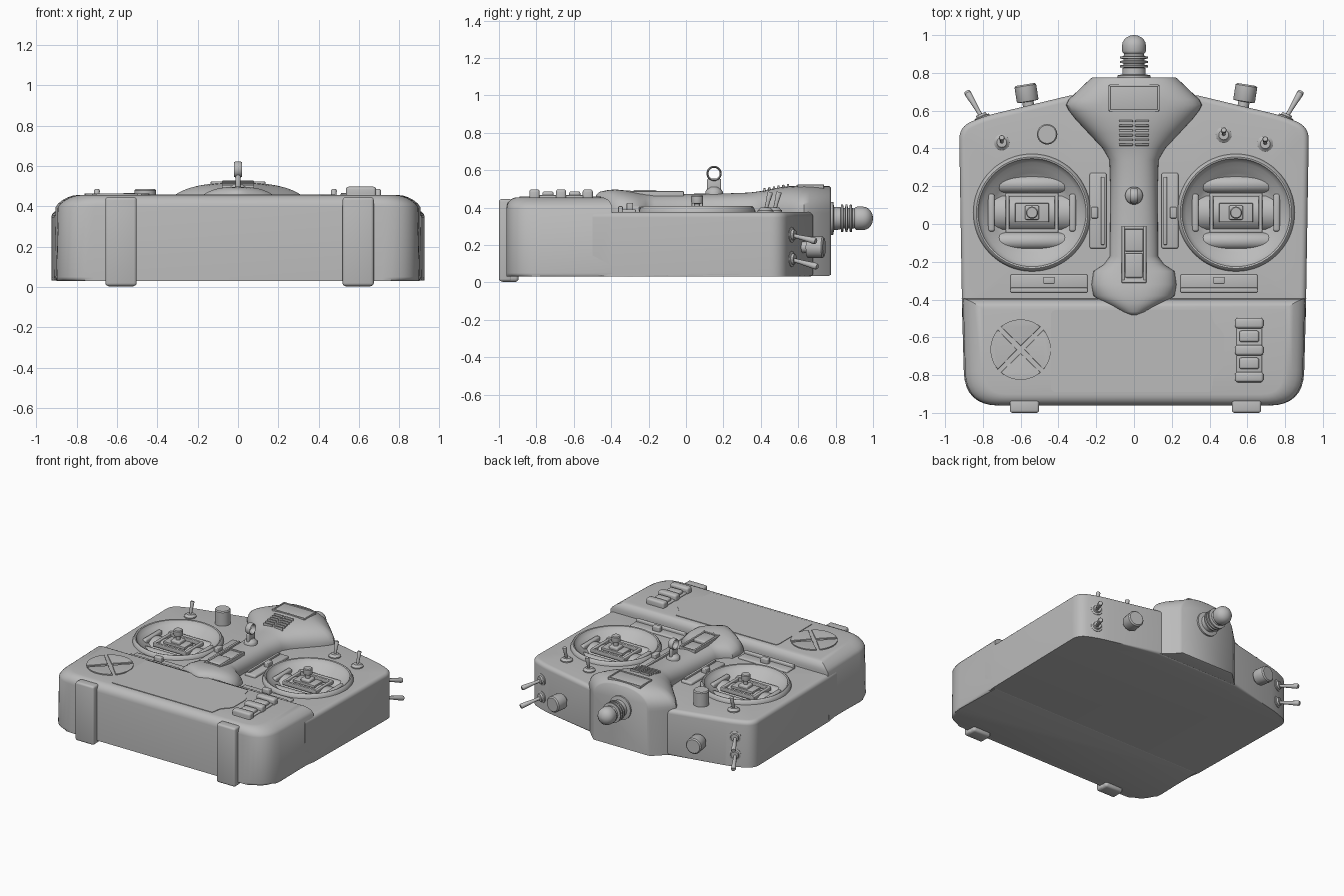
import bpy, bmesh, math
from mathutils import Vector, Matrix

if "Cube" in bpy.data.objects:
    bpy.data.objects.remove(bpy.data.objects["Cube"])

grey = bpy.data.materials.new("grey_plastic")
grey.diffuse_color = (0.5, 0.5, 0.5, 1)
grey.use_nodes = True
grey.node_tree.nodes["Principled BSDF"].inputs["Base Color"].default_value = grey.diffuse_color


def finish(name, bm, angle=35):
    bmesh.ops.recalc_face_normals(bm, faces=bm.faces)
    me = bpy.data.meshes.new(name)
    bm.to_mesh(me)
    bm.free()
    me.shade_smooth()
    me.set_sharp_from_angle(angle=math.radians(angle))
    me.materials.append(grey)
    ob = bpy.data.objects.new(name, me)
    bpy.context.collection.objects.link(ob)
    return ob


def rounded(pts, n=8):
    """Outline from (x, y, corner radius) points, corners as quadratic curves."""
    out = []
    for i, (x, y, r) in enumerate(pts):
        p = Vector((x, y))
        if r == 0:
            out.append(p)
            continue
        a = p + (Vector(pts[i - 1][:2]) - p).normalized() * r
        b = p + (Vector(pts[(i + 1) % len(pts)][:2]) - p).normalized() * r
        for k in range(n + 1):
            t = k / n
            out.append(a * (1 - t) ** 2 + p * 2 * t * (1 - t) + b * t * t)
    return out


def slab(name, outline, z0, z1, top=0.0, bottom=0.0, holes=()):
    """Extruded outline with rounded rims; holes are (x, y, radius) openings in the top."""
    bm = bmesh.new()
    lo = [bm.verts.new((p[0], p[1], z0)) for p in outline]
    hi = [bm.verts.new((p[0], p[1], z1)) for p in outline]
    fb, ft = bm.faces.new(lo[::-1]), bm.faces.new(hi)
    n = len(lo)
    for i in range(n):
        j = (i + 1) % n
        bm.faces.new((lo[i], lo[j], hi[j], hi[i]))
    for edges, w in ((list(fb.edges), bottom), (list(ft.edges), top)):
        if w:
            bmesh.ops.bevel(bm, geom=edges, offset=w, segments=5, profile=0.5, affect='EDGES')
    if holes:
        bm.normal_update()
        lid = max((f for f in bm.faces if f.calc_center_median().z > z1 - 1e-4), key=lambda f: f.calc_area())
        edges = list(lid.edges)
        bmesh.ops.delete(bm, geom=[lid], context='FACES_ONLY')
        for x, y, r in holes:
            vs = [bm.verts.new((x + r * math.cos(k * math.pi / 32), y + r * math.sin(k * math.pi / 32), z1))
                  for k in range(64)]
            edges += [bm.edges.new((vs[k - 1], vs[k])) for k in range(64)]
        bmesh.ops.triangle_fill(bm, edges=edges, use_beauty=True, normal=(0, 0, 1))
    return finish(name, bm)


def box(name, size, loc, bevel=0.008):
    bm = bmesh.new()
    bmesh.ops.create_cube(bm, size=1, matrix=Matrix.Translation(loc) @ Matrix.Diagonal((*size, 1)))
    bmesh.ops.bevel(bm, geom=bm.edges[:], offset=bevel, segments=3, profile=0.5, affect='EDGES')
    return finish(name, bm)


def lathe(name, profile, loc, axis=(0, 0, 1), n=40):
    """Spin (radius, height) points around an axis through loc."""
    m = Matrix.Translation(loc) @ Vector(axis).to_track_quat('Z', 'Y').to_matrix().to_4x4()
    bm = bmesh.new()
    rings = []
    for r, h in profile:
        rings.append([bm.verts.new(m @ Vector((r * math.cos(2 * math.pi * k / n),
                                               r * math.sin(2 * math.pi * k / n), h))) for k in range(n)])
    for a, b in zip(rings, rings[1:]):
        for k in range(n):
            j = (k + 1) % n
            bm.faces.new((a[k], a[j], b[j], b[k]))
    bm.faces.new(rings[0][::-1])
    bm.faces.new(rings[-1])
    return finish(name, bm)


def mirror_pts(half):
    return half + [(-x, y, r) for x, y, r in reversed(half)]


# Main case and the raised front block, whose sides round off more widely
slab("case", rounded(mirror_pts([(0.907, -0.5, 0), (0.911, -0.4, 0), (0.926, 0.515, 0.07),
                                 (0.79, 0.572, 0.06), (0.34, 0.68, 0)])), 0.031, 0.377, 0.03, 0.02,
     holes=[(-0.54, 0.06, 0.29), (0.54, 0.06, 0.29)])
block = slab("front_block", rounded(mirror_pts([(0.896, -0.961, 0.18), (0.912, -0.395, 0)])), 0.03, 0.455, 0.06, 0.02)
for v in block.data.vertices:
    if v.co.z > 0.36:
        v.co.x *= 1 - 0.06 * ((v.co.z - 0.36) / 0.095) ** 2

# Central console: lofted arches for hump, neck and head (y, half width, top, bottom)
sections = [(-.482, .03, .465, .33), (-.465, .08, .483, .33), (-.42, .16, .493, .33), (-.38, .215, .497, .33),
            (-.32, .225, .491, .33), (-.25, .215, .477, .33), (-.215, .16, .474, .33), (-.17, .127, .472, .33),
            (.2, .125, .475, .33), (.34, .13, .48, .33), (.4, .165, .488, .33), (.48, .24, .505, .33),
            (.555, .31, .515, .33), (.6, .345, .517, .035), (.63, .36, .518, .035), (.66, .345, .518, .035),
            (.765, .235, .515, .035), (.775, .222, .505, .04)]
bm = bmesh.new()
rings = []
for y, w, zt, zl in sections:
    ring = [bm.verts.new((w, y, zl))]
    for k in range(29):
        a = math.pi * k / 28
        c, s = math.cos(a), max(math.sin(a), 0)
        ring.append(bm.verts.new((math.copysign(w * abs(c) ** 0.85, c), y, 0.37 + (zt - 0.37) * s ** 0.85)))
    ring.append(bm.verts.new((-w, y, zl)))
    rings.append(ring)
for a, b in zip(rings, rings[1:]):
    for k in range(len(a)):
        j = (k + 1) % len(a)
        bm.faces.new((a[k], a[j], b[j], b[k]))
bm.faces.new(rings[0])
bm.faces.new(rings[-1])
finish("centre_console", bm, 45)

for side, s in (("left", -1), ("right", 1)):
    # Gimbal bowl with its rim, set in the deck opening
    gx, gy = 0.54 * s, 0.06
    lathe(side + "_gimbal_bowl", [(0.02, 0.285), (0.26, 0.285), (0.275, 0.36), (0.312, 0.37), (0.31, 0.385),
                                  (0.302, 0.402), (0.295, 0.407), (0.286, 0.404), (0.28, 0.392), (0.265, 0.378),
                                  (0.24, 0.36), (0.21, 0.338), (0.18, 0.315), (0.02, 0.3)], (gx, gy, 0), n=64)
    # Gimbal mechanism and stick
    lathe(side + "_gimbal_drum", [(0.1, -0.22), (0.11, -0.21), (0.11, 0.21), (0.1, 0.22)], (gx, gy, 0.25), (1, 0, 0))
    for t in (-1, 1):
        lathe(side + "_gimbal_bar", [(0.04, -0.18), (0.045, -0.17), (0.045, 0.17), (0.04, 0.18)],
              (gx, gy + 0.15 * t, 0.305), (1, 0, 0), 24)
        box(side + "_gimbal_cheek", (0.035, 0.2, 0.07), (gx + 0.215 * t, gy, 0.335), 0.012)
        box(side + "_frame_rail", (0.28, 0.02, 0.03), (gx, gy + 0.095 * t, 0.355), 0.005)
        box(side + "_frame_post", (0.02, 0.21, 0.03), (gx + 0.13 * t, gy, 0.355), 0.005)
    box(side + "_stick_plate", (0.18, 0.1, 0.02), (gx, gy, 0.362), 0.004)
    box(side + "_stick_base", (0.075, 0.075, 0.035), (gx, gy, 0.375), 0.008)
    lathe(side + "_stick", [(0.016, 0.37), (0.016, 0.42), (0.03, 0.422), (0.032, 0.43), (0.032, 0.46), (0.027, 0.466)],
          (gx, gy, 0), n=24)
    # Trim sliders beside and below each gimbal
    box(side + "_side_trim", (0.09, 0.40, 0.05), (0.19 * s, 0.07, 0.37), 0.01)
    box(side + "_side_trim_rail", (0.02, 0.36, 0.02), (0.165 * s, 0.07, 0.398), 0.004)
    box(side + "_side_trim_button", (0.035, 0.06, 0.05), (0.208 * s, 0.06, 0.4), 0.006)
    box(side + "_lower_trim", (0.41, 0.075, 0.04), (0.45 * s, -0.305, 0.37), 0.008)
    box(side + "_lower_trim_rail", (0.41, 0.025, 0.055), (0.45 * s, -0.35, 0.38), 0.006)
    box(side + "_lower_trim_button", (0.06, 0.035, 0.05), (0.45 * s, -0.3, 0.4), 0.006)
    # Feet on the front face, each with a toe wrapping under the case
    fx = 0.588 * s + 0.008
    box(side + "_foot", (0.155, 0.07, 0.44), (fx, -0.965, 0.225), 0.014)
    box(side + "_foot_toe", (0.15, 0.1, 0.05), (fx, -0.945, 0.027), 0.018)
    # Rear knob
    lathe(side + "_rear_knob", [(0.03, -0.06), (0.03, 0.012), (0.055, 0.014), (0.058, 0.02), (0.058, 0.097), (0.05, 0.105)],
          (0.57 * s + 0.01, 0.635, 0.188), (0.16 * s, 1, 0))
    # Rear corner toggles
    for z, drop, length in ((0.255, -0.25, 0.165), (0.125, -0.28, 0.175)):
        base = Vector((0.8 * s, 0.555, z))
        lathe(side + "_rear_switch_nut", [(0.042, -0.02), (0.042, 0.014), (0.03, 0.018), (0.026, 0.03), (0.015, 0.03)],
              base, (0.42 * s, 1, 0), 24)
        lathe(side + "_rear_switch_lever", [(0.01, 0), (0.012, 0.07), (0.018, length - 0.01), (0.014, length)],
              base, (0.58 * s, 1, drop), 16)

# Deck toggles and knob
for x, y in ((-0.70, 0.432), (0.475, 0.472), (0.695, 0.425)):
    lathe("deck_switch_nut", [(0.042, 0.37), (0.042, 0.385), (0.034, 0.39), (0.026, 0.4), (0.014, 0.4)], (x, y, 0), n=24)
    lathe("deck_switch_lever", [(0.009, 0), (0.011, 0.05), (0.015, 0.1), (0.012, 0.106)], (x, y, 0.38), (0, 0.25, 1), 16)
lathe("deck_knob", [(0.054, 0.37), (0.054, 0.478), (0.048, 0.486)], (-0.46, 0.475, 0))

# Antenna
prof = [(0.088, 0.765), (0.088, 0.787), (0.062, 0.792), (0.06, 0.825)]
for y in (0.835, 0.858, 0.881):
    prof += [(0.055, y - 0.008), (0.074, y - 0.005), (0.074, y + 0.005), (0.055, y + 0.008)]
prof += [(0.052, 0.9), (0.06, 0.908), (0.063, 0.915)]
prof += [(0.063 * math.cos(a), 0.945 + 0.055 * math.sin(a)) for a in (0, 0.3, 0.6, 0.9, 1.2, 1.5)]
lathe("antenna", prof, (0, 0, 0.342), (0, 1, 0))

# Neck strap eyelet
lathe("strap_post", [(0.047, 0.45), (0.047, 0.485), (0.04, 0.495), (0.02, 0.51)], (0, 0.15, 0), n=24)
box("strap_tab", (0.024, 0.076, 0.075), (0, 0.15, 0.517), 0.008)
ring_profile = [(0.03, -0.012), (0.036, -0.02), (0.041, -0.01), (0.041, 0.01), (0.036, 0.02), (0.03, 0.012)]
bm = bmesh.new()
loops = [[bm.verts.new((h, 0.15 + r * math.cos(k * math.pi / 16), 0.582 + r * math.sin(k * math.pi / 16)))
          for k in range(32)] for r, h in ring_profile]
for i in range(6):
    a, b = loops[i], loops[(i + 1) % 6]
    for k in range(32):
        bm.faces.new((a[k], a[(k + 1) % 32], b[(k + 1) % 32], b[k]))
finish("strap_eyelet", bm, 50)

# Power switch on the neck
for t in (-1, 1):
    box("power_frame_side", (0.016, 0.30, 0.05), (0.058 * t, -0.162, 0.463), 0.004)
    box("power_frame_end", (0.13, 0.016, 0.05), (0, -0.162 + 0.142 * t, 0.463 - 0.004 * t), 0.004)
box("power_rocker_rear", (0.096, 0.12, 0.03), (0, -0.085, 0.463), 0.006)
box("power_rocker_front", (0.096, 0.13, 0.05), (0, -0.22, 0.468), 0.01)

# Display window and vent slats on the head
box("display_window", (0.25, 0.125, 0.02), (0, 0.667, 0.508), 0.004)
for t in (-1, 1):
    box("display_frame_side", (0.012, 0.14, 0.03), (0.13 * t, 0.667, 0.507), 0.004)
    box("display_frame_end", (0.26, 0.012, 0.03), (0, 0.667 + 0.066 * t, 0.508), 0.004)
    for k in range(6):
        box("vent_slat", (0.074, 0.012, 0.03), (0.043 * t, 0.42 + 0.025 * k, 0.489 + 0.0045 * k), 0.004)

# Speaker grille of four quadrants
for q in range(4):
    c = q * math.pi / 2
    pts = [(-0.6 + 0.02 * math.cos(c), -0.665 + 0.02 * math.sin(c))]
    for k in range(13):
        a = c + math.radians(-41 + 82 * k / 12)
        pts.append((-0.6 + 0.16 * math.cos(a), -0.665 + 0.16 * math.sin(a)))
    slab("grille_quadrant", pts, 0.45, 0.463, 0.003)

# Battery cover plate
slab("battery_cover", rounded([(-0.44, -0.89, 0.03), (0.41, -0.89, 0.02), (0.42, -0.81, 0.02), (0.48, -0.75, 0.03),
                               (0.48, -0.58, 0.03), (0.42, -0.52, 0.02), (0.41, -0.455, 0.02), (-0.44, -0.455, 0.03)], 4),
     0.445, 0.459)

# Menu buttons
box("button_tray", (0.135, 0.34, 0.02), (0.61, -0.668, 0.456), 0.006)
for y in (-0.525, -0.668, -0.81):
    box("button_bridge", (0.15, 0.055, 0.07), (0.61, y, 0.462), 0.014)
for y in (-0.595, -0.738):
    box("menu_button", (0.105, 0.06, 0.06), (0.61, y, 0.457), 0.012)
